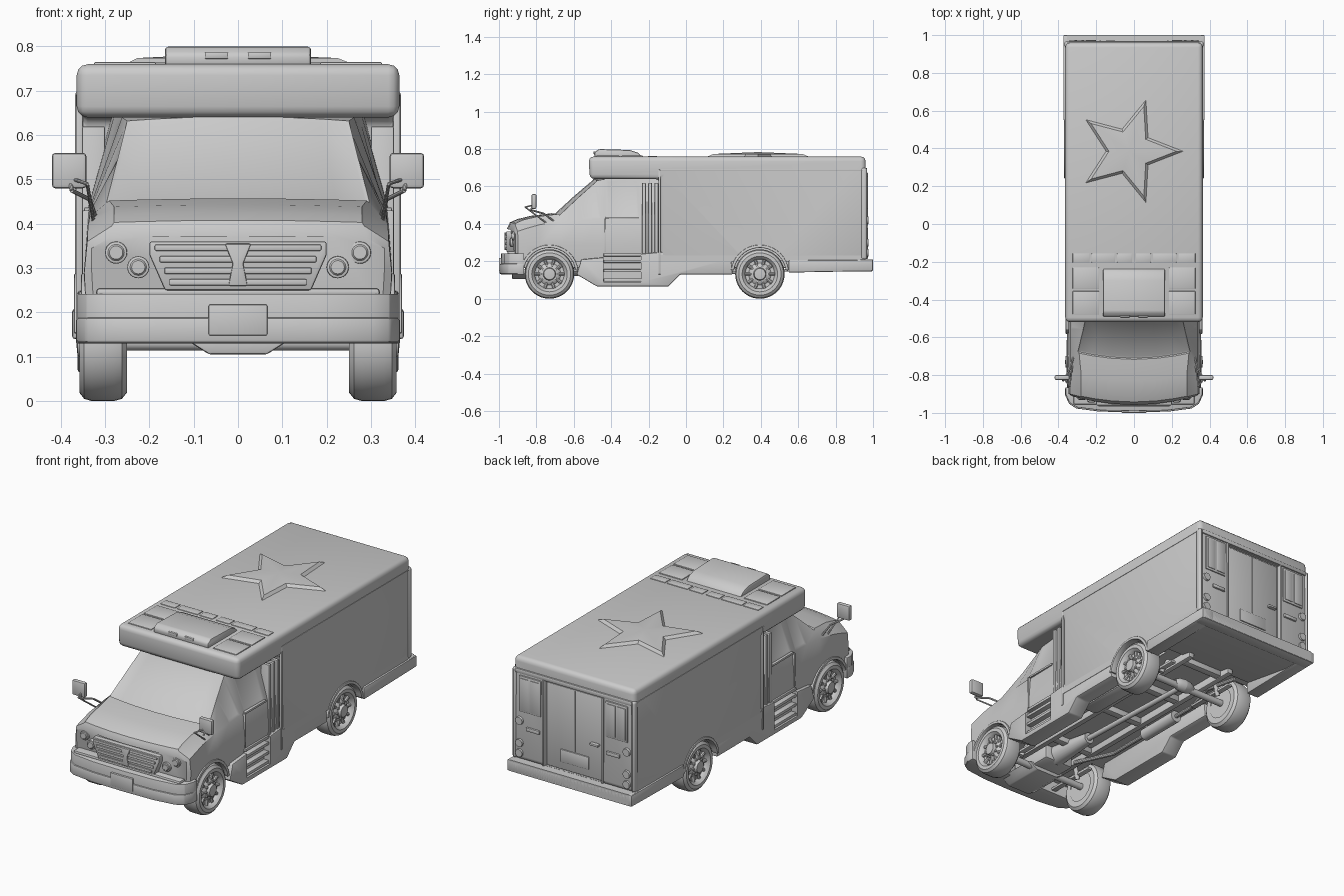
import bpy, bmesh, math
from mathutils import Vector, Matrix

if "Cube" in bpy.data.objects:
    bpy.data.objects.remove(bpy.data.objects["Cube"])


def finish(bm, name, bevel=0, mirror=False, cuts=(), seg=2):
    bmesh.ops.recalc_face_normals(bm, faces=bm.faces)
    me = bpy.data.meshes.new(name)
    bm.to_mesh(me)
    bm.free()
    ob = bpy.data.objects.new(name, me)
    bpy.context.collection.objects.link(ob)
    bpy.ops.object.select_all(action='DESELECT')
    bpy.context.view_layer.objects.active = ob
    ob.select_set(True)
    if bevel:
        m = ob.modifiers.new("bevel", 'BEVEL')
        m.width, m.segments, m.limit_method = bevel, seg, 'ANGLE'
    if mirror:
        ob.modifiers.new("mirror", 'MIRROR').use_mirror_merge = False
    for c in cuts:
        m = ob.modifiers.new("cut", 'BOOLEAN')
        m.operation, m.object, m.solver = 'DIFFERENCE', c, 'EXACT'
    for m in list(ob.modifiers):
        bpy.ops.object.modifier_apply(modifier=m.name)
    bpy.ops.object.shade_smooth_by_angle(angle=math.radians(35))
    return ob


def box(name, x, y, z, bevel=0, mirror=False, **kw):
    bm = bmesh.new()
    bmesh.ops.create_cube(bm, size=1)
    for v in bm.verts:
        v.co = [(r[0] + r[1]) / 2 + c * (r[1] - r[0]) for r, c in zip((x, y, z), v.co)]
    return finish(bm, name, bevel, mirror, **kw)


def prism(name, pts, axis, a, b, bevel=0, mirror=False, **kw):
    bm = bmesh.new()
    put = {'x': lambda p, h: (h, *p), 'y': lambda p, h: (p[0], h, p[1]), 'z': lambda p, h: (*p, h)}[axis]
    lo, hi = [[bm.verts.new(put(p, h)) for p in pts] for h in (a, b)]
    n = len(pts)
    bm.faces.new(lo)
    bm.faces.new(hi)
    for i in range(n):
        bm.faces.new((lo[i], lo[(i + 1) % n], hi[(i + 1) % n], hi[i]))
    return finish(bm, name, bevel, mirror, **kw)


def cyl(name, p, q, r, r2=None, n=24, **kw):
    p, q = Vector(p), Vector(q)
    rot = (q - p).to_track_quat('Z', 'Y').to_matrix().to_4x4()
    bm = bmesh.new()
    bmesh.ops.create_cone(bm, cap_ends=True, segments=n, radius1=r, radius2=r if r2 is None else r2,
                          depth=(q - p).length, matrix=Matrix.Translation((p + q) / 2) @ rot)
    return finish(bm, name, **kw)


def tube(name, pts, r, sides=(1, -1)):
    for s in sides:
        for i in range(len(pts) - 1):
            a, b = [(s * p[0], p[1], p[2]) for p in pts[i:i + 2]]
            cyl(name, a, b, r, n=10)


def lathe(name, prof, y, z, n=40):
    bm = bmesh.new()
    vs = [bm.verts.new((x, y, z + r)) for x, r in prof]
    es = [bm.edges.new(e) for e in zip(vs, vs[1:])]
    bmesh.ops.spin(bm, geom=vs + es, cent=(0, y, z), axis=(1, 0, 0), angle=2 * math.pi, steps=n)
    bmesh.ops.remove_doubles(bm, verts=bm.verts, dist=1e-4)
    return finish(bm, name, mirror=True)


def arc(cy, cz, r, a0, a1, n=18):
    return [(cy + r * math.cos(math.radians(a0 + (a1 - a0) * i / n)),
             cz + r * math.sin(math.radians(a0 + (a1 - a0) * i / n))) for i in range(n + 1)]


AXLES, WZ = {"front": -0.73, "rear": 0.395}, 0.132

# Wheel-arch, step-well and rear-door cutters
cutters = [cyl("arch_cutter", (s * 0.22, y, WZ), (s * 0.5, y, WZ), 0.145, n=40)
           for s in (1, -1) for y in AXLES.values()]
well = box("step_cutter", (0.325, 0.5), (-0.44, -0.24), (0.09, 0.24), mirror=True)
doorway = box("door_cutter", (-0.175, 0.175), (0.945, 1.1), (0.212, 0.672))

# Box body with overhang above the cab
prism("box_body", [(-0.515, 0.64), (-0.52, 0.76), (0.96, 0.76), (0.966, 0.205), (-0.14, 0.205), (-0.14, 0.64)],
      'x', -0.364, 0.364, 0.025, cuts=cutters + [doorway], seg=3)
box("side_rail", (0.35, 0.366), (-0.14, 0.955), (0.686, 0.692), 0.002, True)
box("side_sill", (0.33, 0.364), (-0.14, 0.955), (0.195, 0.235), 0, True, cuts=cutters)
box("front_corner_post", (0.35, 0.366), (-0.148, -0.136), (0.13, 0.69), 0.003, True)
box("rear_corner_post", (0.345, 0.368), (0.935, 0.968), (0.21, 0.70), 0.012, True, seg=3)

# Cab: lofted stations (y, curve, belt w, shoulder w, shoulder z, top w, top z, centre z)
stations = [(-0.958, .05, .33, .33, .345, .29, .368, .372), (-0.945, .045, .347, .34, .36, .285, .395, .40),
            (-0.90, .045, .348, .34, .375, .285, .415, .42), (-0.83, .045, .348, .338, .395, .285, .432, .437),
            (-0.71, .045, .348, .335, .415, .297, .447, .452),
            (-0.60, .045, .348, .335, .425, .272, .545, .553), (-0.495, .04, .348, .335, .43, .25, .632, .642),
            (-0.43, 0, .348, .337, .43, .262, .64, .648), (-0.25, 0, .348, .34, .43, .28, .642, .648),
            (-0.13, 0, .348, .342, .43, .285, .642, .648)]
bm = bmesh.new()
rings = []
for y, c, bw, sw, sz, tw, tz, cz in stations:
    half = [(bw - .005, .2), (bw, .29), (sw, sz), (tw, tz)]
    half += [(k * tw, cz + (tz - cz) * k * k) for k in (.75, .4, 0)]
    ring = half + [(-x, z) for x, z in half[-2::-1]]
    rings.append([bm.verts.new((x, y + c * (x / .34) ** 2, z)) for x, z in ring])
grid = {}
for i in range(len(rings) - 1):
    for j in range(13):
        k = (j + 1) % 13
        grid[i, j] = bm.faces.new((rings[i][j], rings[i][k], rings[i + 1][k], rings[i + 1][j]))
bm.faces.new(rings[0])
bm.faces.new(rings[-1])
bmesh.ops.recalc_face_normals(bm, faces=bm.faces)
# windscreen, bonnet panel and side windows inset into the loft
top = range(3, 9)
for keys, t, d in [([(i, j) for i in (4, 5) for j in top], .008, -.004),
                   ([(i, j) for i in (1, 2, 3) for j in top], .006, .006),
                   ([(5, 2)], .014, -.004), ([(5, 9)], .014, -.004), ([(7, 2)], .016, -.006), ([(7, 9)], .016, -.006)]:
    bmesh.ops.inset_region(bm, faces=[grid[k] for k in keys], thickness=t, depth=d, use_even_offset=True)
finish(bm, "cab", cuts=cutters + [well])

# Door slats, pillar, step well
for y in (-0.225, -0.192, -0.158):
    box("door_slat", (0.30, 0.352), (y - .010, y + .010), (0.085, 0.62), 0.004, True)
box("door_front_edge", (0.33, 0.351), (-0.437, -0.43), (0.25, 0.43), 0.002, True)
box("window_sill", (0.32, 0.347), (-0.43, -0.25), (0.425, 0.437), 0.003, True)
prism("step_skirt", [(-0.585, 0.13), (-0.56, 0.21), (-0.13, 0.25), (0.24, 0.22), (0.25, 0.13), (-0.03, 0.13),
                     (-0.095, 0.065), (-0.475, 0.065)], 'x', 0.27, 0.362, 0.006, True, cuts=[well])
for z in (0.10, 0.15, 0.20, 0.235):
    box("step_tread", (0.32, 0.355), (-0.44, -0.24), (z - .008, z + .008), 0.003, True)

# Nose: grille, plain centre post, headlights
prism("grille_surround", [(-.20, .36), (-.20, .33), (-.165, .25), (.165, .25), (.20, .33), (.20, .36)],
      'y', -0.960, -0.90, 0.005)
for i in range(4):
    z, w = 0.268 + i * 0.026, 0.155 + i * 0.011
    box("grille_bar", (-w, w), (-0.967, -0.94), (z - .007, z + .007), 0.003)
prism("grille_post", [(-.03, .355), (.03, .355), (.012, .31), (.022, .26), (-.022, .26), (-.012, .31)],
      'y', -0.970, -0.94, 0.004)
for x, y, z in ((0.275, -0.925, 0.335), (0.225, -0.937, 0.302)):
    cyl("headlight_rim", (x, y + .05, z), (x, y - .003, z), 0.025, mirror=True, bevel=.003)
    cyl("headlight_lens", (x, y, z), (x, y - .007, z), 0.021, 0.015, mirror=True)
box("grille_sill", (-0.32, 0.32), (-0.955, -0.86), (0.235, 0.255), 0.008)

# Front bumper: wrap-around outline
def wrap(w, f, b, inner):
    r = [(w, b), (w, f + .09), (w - .02, f + .045), (w - .06, f + .02), (w * .5, f + .004), (0, f)]
    out = r + [(-x, y) for x, y in r[-2::-1]]
    i = [(-(w - inner), b), (-(w - inner), f + .12), (w - inner, f + .12), (w - inner, b)]
    return out + i
prism("front_bumper", wrap(.362, -.990, -.865, .05), 'z', 0.13, 0.242, 0.008)
prism("bumper_lower_lip", wrap(.364, -.997, -.865, .05), 'z', 0.132, 0.188, 0.006)
box("front_plate", (-.066, .066), (-1.0, -.97), (.148, .218), 0.003)
prism("front_valance", [(-.12, .14), (-.065, .105), (.065, .105), (.12, .14)], 'y', -.93, -.70, 0.006)

# Mirrors on tube arms
box("mirror_head", (.342, .42), (-.826, -.80), (.48, .56), 0.008, True)
tube("mirror_arm", [(.32, -.70, .41), (.335, -.76, .455), (.375, -.83, .475), (.38, -.815, .50)], 0.005)
tube("mirror_brace", [(.325, -.74, .40), (.34, -.86, .49), (.37, -.82, .50)], 0.004)

# Wheels and arch flares
tyre = [(.25, .08), (.25, .112), (.262, .127), (.28, .132), (.33, .132), (.347, .127), (.358, .113), (.358, .095),
        (.35, .088), (.345, .083), (.332, .078), (.332, .06), (.343, .048), (.346, .034), (.362, .03), (.365, .0)]
for name, y in AXLES.items():
    lathe(name + "_wheel", tyre, y, WZ)
    cyl(name + "_wheel_back", (.255, y, WZ), (.30, y, WZ), 0.085, mirror=True)
    for i in range(10):
        a = i * math.pi / 5
        dy, dz = math.cos(a), math.sin(a)
        cyl(name + "_wheel_bolt", (.33, y + .041 * dy, WZ + .041 * dz), (.352, y + .041 * dy, WZ + .041 * dz),
            0.006, n=8, mirror=True)
        cyl(name + "_wheel_spoke", (.334, y + .052 * dy, WZ + .052 * dz), (.338, y + .08 * dy, WZ + .08 * dz),
            0.009, n=8, mirror=True)
    w = .370 if name == "rear" else .354
    prism(name + "_arch_flare", arc(y, WZ, .156, 8, 172) + arc(y, WZ, .140, 172, 8), 'x', .325, w, 0.004, True)

# Rear bumper and side skirts
prism("rear_underslab", [(.56, .2), (.86, .15), (1.0, .15), (1.0, .21), (.56, .215)], 'x', -.355, .355)
prism("rear_skirt", [(.548, .14), (.548, .205), (1.0, .208), (1.0, .148)], 'x', .30, .374, 0.006, True)
box("rear_bumper", (-.372, .372), (.93, 1.0), (.146, .21), 0.008)

# Rear doors, windows, lamps
box("rear_door", (-.168, .168), (.93, .952), (.215, .665), 0.004)
box("rear_door_seam", (-.003, .003), (.94, .954), (.33, .66))
box("rear_header", (-.35, .35), (.94, .968), (.675, .70), 0.006)
box("door_jamb", (.173, .182), (.94, .972), (.212, .675), 0.003, True)
box("rear_window_frame", (.195, .325), (.95, .969), (.47, .665), 0.003, True)
for x in (.205, .265):
    box("rear_window", (x, x + .05), (.95, .972), (.482, .653), 0.002, True)
box("rear_grab_slot", (.20, .28), (.95, .974), (.375, .395), 0.004, True)
for z in (.42, .30, .245):
    cyl("tail_lamp", (.322, .95, z), (.322, .975, z), 0.024, 0.020, mirror=True)
box("rear_plate", (-.085, .085), (.94, .958), (.255, .325), 0.004)
box("rear_handle", (-.15, -.10), (.945, .972), (.40, .412), 0.003)

# Roof star with soft sloping rim
bm = bmesh.new()
def star_ring(k, z):
    return [bm.verts.new((-.025 + k * (.29, .125)[i % 2] * math.cos(i * math.pi / 5),
                          .385 + k * (.29, .125)[i % 2] * math.sin(i * math.pi / 5), z)) for i in range(10)]
lo, hi = star_ring(1, .758), star_ring(.86, .774)
apex = bm.verts.new((-.025, .385, .784))
for i in range(10):
    j = (i + 1) % 10
    bm.faces.new((lo[i], lo[j], hi[j], hi[i]))
    bm.faces.new((hi[i], hi[j], apex))
bm.faces.new(lo)
finish(bm, "roof_star")

# Roof unit with vents and surrounding panels
prism("roof_unit", [(-.49, .755), (-.49, .783), (-.465, .80), (-.30, .795), (-.255, .78), (-.232, .755)],
      'x', -.165, .165, 0.008)
box("roof_unit_vent", (.022, .075), (-.494, -.47), (.772, .787), 0.003, True)
for y0, y1 in ((-.48, -.355), (-.345, -.23)):
    box("roof_panel", (.185, .325), (y0, y1), (.75, .765), 0.004, True)
for x0, x1 in ((.01, .09), (.10, .225), (.235, .325)):
    box("roof_strip", (x0, x1), (-.205, -.155), (.75, .764), 0.004, True)

# Chassis underneath
box("chassis_rail", (.115, .145), (-.88, .62), (.165, .215), 0.004, True)
for y in (-.5, -.1, .2, .54):
    box("cross_member", (-.13, .13), (y - .02, y + .02), (.17, .205), 0.004)
for name, y in AXLES.items():
    cyl(name + "_axle", (-.27, y, WZ), (.27, y, WZ), 0.018)
    box(name + "_leaf_spring", (.175, .205), (y - .15, y + .15), (.145, .16), 0.004, True)
    cyl(name + "_damper", (.19, y + .05, .13), (.15, y + .07, .22), 0.012, mirror=True)
lathe("differential", [(0, .035), (.03, .032), (.055, .022), (.06, .018)], AXLES["rear"], WZ + .01)
cyl("drive_shaft", (0, -.38, .165), (0, .36, .142), 0.014)
cyl("gearbox", (0, -.62, .175), (0, -.36, .165), 0.055, 0.03)
box("engine_sump", (-.09, .09), (-.86, -.60), (.125, .21), 0.015)
cyl("muffler", (-.20, -.15, .165), (-.20, .10, .165), 0.032)
tube("exhaust_pipe", [(-.10, -.6, .16), (-.20, -.4, .165), (-.20, .22, .165), (-.16, .40, .18), (-.2, .57, .18)], .011, (1,))
box("fuel_tank", (.155, .26), (-.12, .20), (.135, .205), 0.02)

for c in cutters + [well, doorway]:
    bpy.data.objects.remove(c, do_unlink=True)
